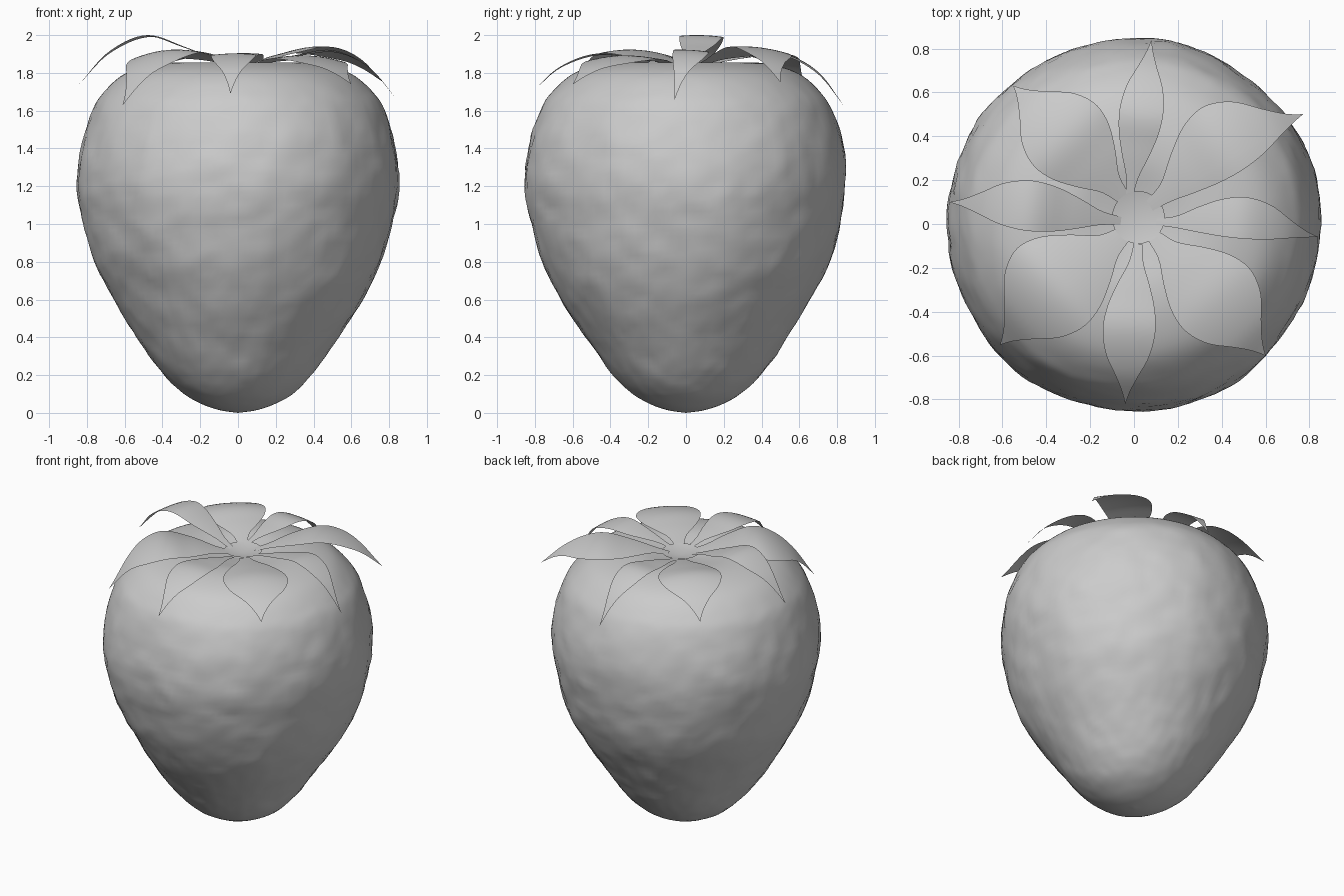
import bpy, bmesh, math
from mathutils import Vector, noise

if "Cube" in bpy.data.objects:
    bpy.data.objects.remove(bpy.data.objects["Cube"])

# Berry half profile: (radius, height)
PROFILE = [(0, 0), (0.10, 0.015), (0.20, 0.05), (0.30, 0.11), (0.41, 0.22), (0.535, 0.40),
           (0.66, 0.60), (0.76, 0.80), (0.815, 1.0), (0.847, 1.2), (0.835, 1.4),
           (0.775, 1.6), (0.71, 1.7), (0.60, 1.795), (0.45, 1.845), (0.30, 1.855),
           (0.15, 1.83), (0, 1.80)]


def smooth_path(pts, steps):
    """Catmull-Rom curve through the points."""
    p = [Vector(q) for q in pts]
    p = [2 * p[0] - p[1]] + p + [2 * p[-1] - p[-2]]
    out = []
    for i in range(1, len(p) - 2):
        a, b, c, d = p[i - 1:i + 3]
        for k in range(steps):
            t = k / steps
            out.append(0.5 * (2 * b + (c - a) * t + (2 * a - 5 * b + 4 * c - d) * t * t
                              + (3 * b - a - 3 * c + d) * t ** 3))
    return out + [p[-2]]


def interp(table, x):
    for (x0, y0), (x1, y1) in zip(table, table[1:]):
        if x <= x1:
            return y0 + (y1 - y0) * (x - x0) / (x1 - x0)
    return table[-1][1]


def make_object(name, bm):
    mesh = bpy.data.meshes.new(name)
    bm.to_mesh(mesh)
    bm.free()
    for f in mesh.polygons:
        f.use_smooth = True
    ob = bpy.data.objects.new(name, mesh)
    bpy.context.collection.objects.link(ob)
    return ob


# Berry: spun profile with soft lobes and a dimpled skin
bm = bmesh.new()
path = smooth_path(PROFILE, 6)
verts = [bm.verts.new((max(p.x, 0), 0, p.y)) for p in path]
edges = [bm.edges.new(e) for e in zip(verts, verts[1:])]
bmesh.ops.spin(bm, geom=verts + edges, cent=(0, 0, 0), axis=(0, 0, 1),
               angle=math.tau, steps=128)
bmesh.ops.remove_doubles(bm, verts=bm.verts, dist=0.0005)
bmesh.ops.recalc_face_normals(bm, faces=bm.faces)
for v in bm.verts:
    co = v.co.copy()
    side = min(1, math.hypot(co.x, co.y) / 0.5) * max(0, min(1, (1.85 - co.z) / 0.4))
    lobe = 0.014 * noise.noise(co * 2.2)
    skin = 0.008 * noise.noise(co * 7) + 0.005 * noise.noise(co * 16)
    v.co += Vector((co.x, co.y, 0)).normalized() * side * (lobe + skin)
make_object("berry", bm)

# Leaf outline (share of full width along the leaf) and arch
WIDTH = smooth_path([(0, 0.16), (0.12, 0.28), (0.25, 0.6), (0.4, 0.9), (0.55, 1.0),
                     (0.7, 0.82), (0.82, 0.45), (0.92, 0.16), (1, 0.0)], 4)
TOP_SIDE = [(r, z) for r, z in reversed(PROFILE) if z > 1.15]

# base xy, tip xyz, crest height, left width, right width
LEAVES = [
    ("back", (-0.02, 0.13), (0.08, 0.84, 1.62), 1.90, 0.10, 0.10),
    ("back_right", (0.08, 0.07), (0.77, 0.50, 1.75), 1.94, 0.27, 0.07),
    ("right", (0.10, 0.00), (0.84, -0.06, 1.66), 1.92, 0.155, 0.035),
    ("front_right", (0.09, -0.06), (0.60, -0.60, 1.74), 1.89, 0.22, 0.19),
    ("front", (0.02, -0.09), (-0.04, -0.82, 1.69), 1.90, 0.11, 0.13),
    ("front_left", (-0.04, -0.05), (-0.61, -0.55, 1.63), 1.92, 0.19, 0.28),
    ("left", (-0.06, 0.01), (-0.84, 0.10, 1.74), 2.00, 0.09, 0.14),
    ("back_left", (-0.05, 0.12), (-0.55, 0.63, 1.74), 1.92, 0.19, 0.21),
]


def leaf(name, base, tip, crest, left, right, rows=28, half=6):
    bm = bmesh.new()
    b, e = Vector(base), Vector(tip[:2])
    axis = e - b
    normal = Vector((-axis.y, axis.x)).normalized()
    arch = smooth_path([(0, 1.845), (0.3, 1.87 + (crest - 1.87) * 0.55), (0.55, crest),
                        (0.8, crest * 0.65 + tip[2] * 0.35), (1, tip[2])], 8)
    grid = []
    for i in range(rows + 1):
        t = i / rows
        w = max(interp(WIDTH, t), 0.004)
        row = []
        for j in range(-half, half + 1):
            s = j / half
            off = s * w * (left if s > 0 else right)
            xy = b + axis * t + normal * off
            z = interp(arch, t) - 0.5 * off * off
            z = max(z, interp(TOP_SIDE, xy.length) + 0.012)
            row.append(bm.verts.new((xy.x, xy.y, z)))
        grid.append(row)
    for r0, r1 in zip(grid, grid[1:]):
        for j in range(2 * half):
            bm.faces.new((r0[j + 1], r0[j], r1[j], r1[j + 1]))
    make_object(name, bm)


for label, *shape in LEAVES:
    leaf("leaf_" + label, *shape)

# Dished centre where the leaves meet
bm = bmesh.new()
rim = []
hub = bm.verts.new((0.02, 0.03, 1.825))
for k in range(32):
    a = math.tau * k / 32
    rim.append(bm.verts.new((0.02 + 0.12 * math.cos(a), 0.03 + 0.12 * math.sin(a), 1.85)))
for k in range(32):
    bm.faces.new((hub, rim[k], rim[(k + 1) % 32]))
make_object("leaf_centre", bm)
